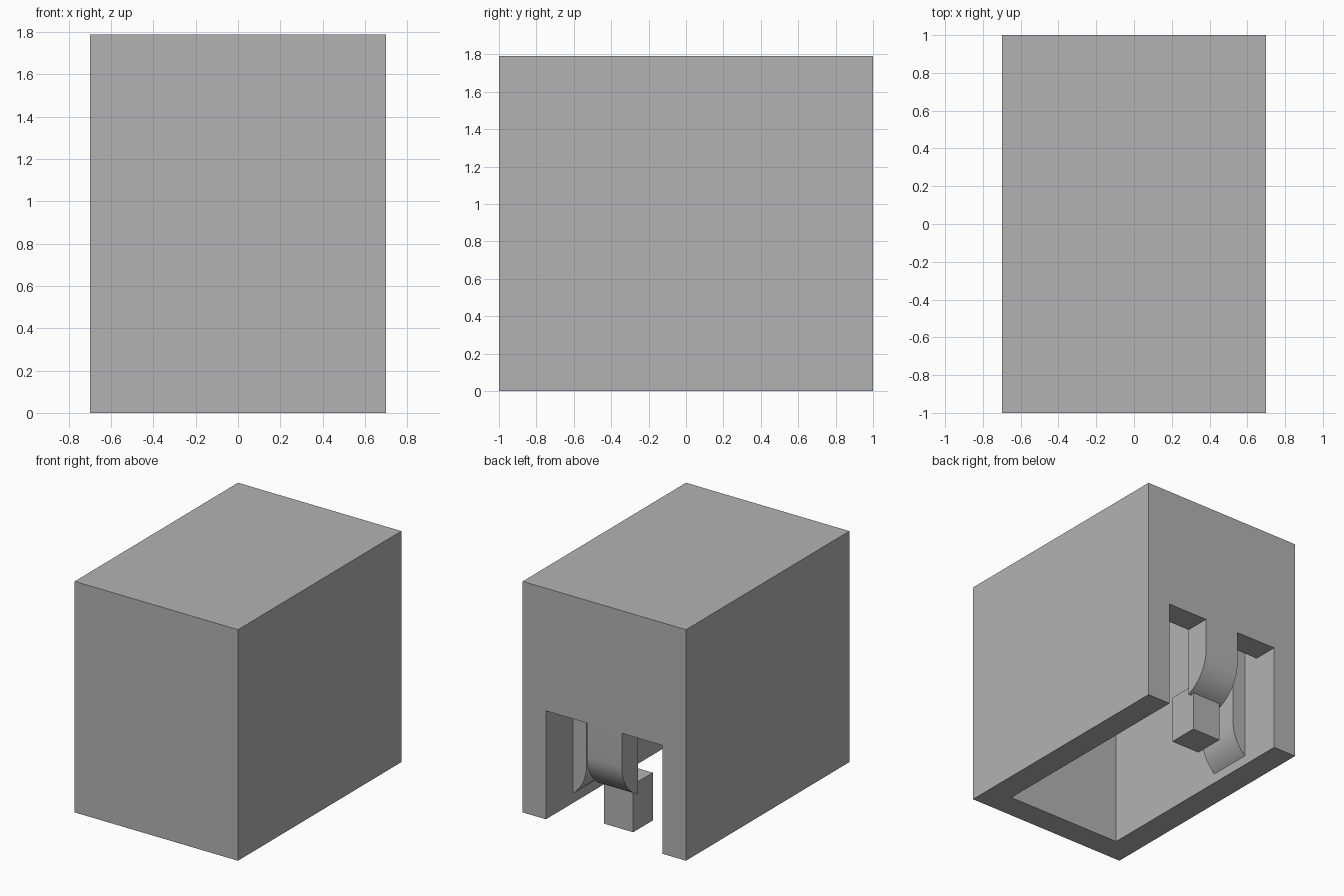
import bpy
import bmesh
import math
from mathutils import Vector

if "Cube" in bpy.data.objects:
    bpy.data.objects.remove(bpy.data.objects["Cube"], do_unlink=True)

grey = bpy.data.materials.new("plain grey")
grey.use_nodes = True
grey.diffuse_color = (0.45, 0.45, 0.45, 1)
grey.node_tree.nodes["Principled BSDF"].inputs["Base Color"].default_value = grey.diffuse_color

HALF_X, HALF_Y, HEIGHT, WALL = 0.70, 1.0, 1.79, 0.20
INNER_X, INNER_Y = HALF_X - WALL, HALF_Y - WALL
CEILING = HEIGHT - WALL
NOTCH_TOP = 0.84


def make_object(name, bm):
    bmesh.ops.recalc_face_normals(bm, faces=bm.faces)
    mesh = bpy.data.meshes.new(name)
    bm.to_mesh(mesh)
    bm.free()
    mesh.materials.append(grey)
    obj = bpy.data.objects.new(name, mesh)
    bpy.context.collection.objects.link(obj)
    return obj


def box(name, low, high):
    low, high = Vector(low), Vector(high)
    bm = bmesh.new()
    bmesh.ops.create_cube(bm, size=1)
    for v in bm.verts:
        v.co = (low + high) / 2 + v.co * (high - low)
    return make_object(name, bm)


def select_only(obj):
    bpy.ops.object.select_all(action="DESELECT")
    obj.select_set(True)
    bpy.context.view_layer.objects.active = obj


def cut(obj, cutter):
    cutter.hide_render = True
    mod = obj.modifiers.new("cut", "BOOLEAN")
    mod.operation = "DIFFERENCE"
    mod.solver = "EXACT"
    mod.object = cutter
    select_only(obj)
    bpy.ops.object.modifier_apply(modifier=mod.name)
    bpy.data.objects.remove(cutter, do_unlink=True)


def fin(name, thickness, radius, tip, top, width, place):
    """Upright fin whose outer side curves in to a tip; place maps (out, along, z)."""
    sweep = math.acos(1 - thickness / radius)
    start = tip + radius * math.sin(sweep)
    steps = 12
    profile = [(0, top), (thickness, top)]
    for i in range(steps + 1):
        a = sweep * i / steps
        profile.append((thickness - radius * (1 - math.cos(a)), start - radius * math.sin(a)))
    bm = bmesh.new()
    face = bm.faces.new([bm.verts.new((u, -width / 2, z)) for u, z in profile])
    extruded = bmesh.ops.extrude_face_region(bm, geom=[face])["geom"]
    new_verts = [g for g in extruded if isinstance(g, bmesh.types.BMVert)]
    bmesh.ops.translate(bm, verts=new_verts, vec=(0, width, 0))
    for v in bm.verts:
        v.co = place(*v.co)
    obj = make_object(name, bm)
    select_only(obj)
    bpy.ops.object.shade_smooth_by_angle(angle=math.radians(30))


# Hollow housing, open below, with a wide notch in the back wall
housing = box("housing", (-HALF_X, -HALF_Y, 0), (HALF_X, HALF_Y, HEIGHT))
cut(housing, box("cavity_cutter", (-INNER_X, -INNER_Y, -0.2), (INNER_X, INNER_Y, CEILING)))
cut(housing, box("notch_cutter", (-INNER_X, 0.7, -0.2), (INNER_X, 1.2, NOTCH_TOP)))

# Tab hanging in the middle of the notch
fin("back_tab", WALL, 0.31, 0.295, NOTCH_TOP, 0.30,
    lambda u, s, z: (s, INNER_Y + u, z))

# Guide fins on the inside of both side walls
for name, side in (("left_guide", 1), ("right_guide", -1)):
    fin(name, 0.115, 0.30, 0.075, CEILING, 0.35,
        lambda u, s, z: (side * (INNER_X - u), 0.495 + s, z))

# Small block on the floor below the tab
box("floor_block", (-0.125, 0.585, 0), (0.125, 0.825, 0.37))
